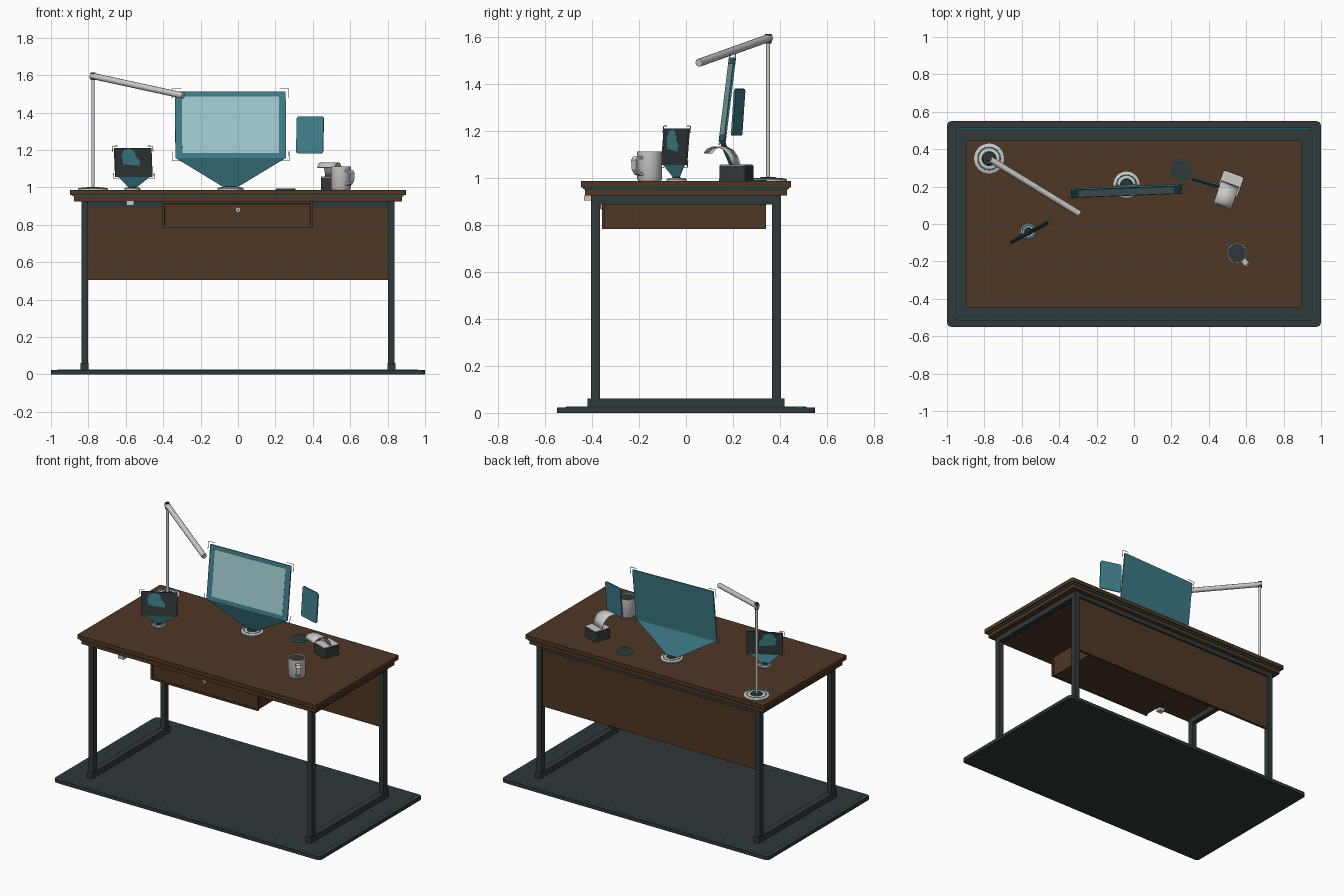
import bpy, bmesh
from math import radians, sin, cos, pi
from mathutils import Matrix, Vector

if "Cube" in bpy.data.objects:
    bpy.data.objects.remove(bpy.data.objects["Cube"])


def material(name, rgb):
    m = bpy.data.materials.new(name)
    m.use_nodes = True
    m.diffuse_color = (*rgb, 1)
    m.node_tree.nodes["Principled BSDF"].inputs["Base Color"].default_value = (*rgb, 1)
    return m


WOOD = material("dark wood", (0.08, 0.038, 0.018))
DARK = material("charcoal", (0.03, 0.04, 0.041))
TEAL = material("teal", (0.05, 0.21, 0.26))
GLOW = material("bright teal", (0.04, 0.46, 0.52))
PANE = material("pale cyan", (0.36, 0.6, 0.63))
WHITE = material("off white", (0.6, 0.59, 0.57))
UPRIGHT = Matrix.Rotation(pi / 2, 4, "X")
TOP = 0.987


def finish(name, bm, mat, matrix=Matrix(), smooth=False):
    bmesh.ops.recalc_face_normals(bm, faces=bm.faces)
    me = bpy.data.meshes.new(name)
    bm.to_mesh(me)
    bm.free()
    me.materials.append(mat)
    ob = bpy.data.objects.new(name, me)
    ob.matrix_world = matrix
    bpy.context.collection.objects.link(ob)
    if smooth:
        bpy.ops.object.select_all(action="DESELECT")
        bpy.context.view_layer.objects.active = ob
        ob.select_set(True)
        bpy.ops.object.shade_smooth_by_angle(angle=radians(35))
    return ob


def box(name, x, y, z, mat):
    """Box from three (low, high) ranges."""
    bm = bmesh.new()
    bmesh.ops.create_cube(bm, size=1)
    for v in bm.verts:
        v.co = [lo + (c + 0.5) * (hi - lo) for c, (lo, hi) in zip(v.co, (x, y, z))]
    return finish(name, bm, mat)


def rounded(w, h, r):
    """Outline of a rounded rectangle."""
    pts = []
    for i, (sx, sy) in enumerate(((1, 1), (-1, 1), (-1, -1), (1, -1))):
        for k in range(5):
            a = (i + k / 4) * pi / 2
            pts.append((sx * (w / 2 - r) + r * cos(a), sy * (h / 2 - r) + r * sin(a)))
    return pts


def plate(name, pts, depth, mat, matrix=Matrix()):
    """Outline in local XY given thickness about its plane."""
    bm = bmesh.new()
    face = bm.faces.new([bm.verts.new((x, y, -depth / 2)) for x, y in pts])
    ext = bmesh.ops.extrude_face_region(bm, geom=[face])["geom"]
    bmesh.ops.translate(bm, vec=(0, 0, depth),
                        verts=[g for g in ext if isinstance(g, bmesh.types.BMVert)])
    return finish(name, bm, mat, matrix)


def lathe(name, profile, loc, mat, steps=32):
    bm = bmesh.new()
    vs = [bm.verts.new((r, 0, z)) for r, z in profile]
    es = [bm.edges.new(p) for p in zip(vs, vs[1:])]
    bmesh.ops.spin(bm, geom=vs + es, axis=(0, 0, 1), cent=(0, 0, 0),
                   angle=2 * pi, steps=steps)
    bmesh.ops.remove_doubles(bm, verts=bm.verts, dist=1e-5)
    return finish(name, bm, mat, Matrix.Translation(loc), True)


def wire(name, paths, radius, mat, matrix=Matrix(), cyclic=False, res=1):
    cu = bpy.data.curves.new(name, "CURVE")
    cu.dimensions = "3D"
    cu.bevel_depth, cu.bevel_resolution = radius, res
    cu.use_fill_caps = True
    for path in paths:
        sp = cu.splines.new("POLY")
        sp.points.add(len(path) - 1)
        for p, co in zip(sp.points, path):
            p.co = (*co, 1)
        sp.use_cyclic_u = cyclic
    cu.materials.append(mat)
    ob = bpy.data.objects.new(name, cu)
    ob.matrix_world = matrix
    bpy.context.collection.objects.link(ob)


def ring(name, x, y, z, r, mat, radius=0.003):
    pts = [(x + r * cos(i * pi / 16), y + r * sin(i * pi / 16), z) for i in range(32)]
    wire(name, [pts], radius, mat, cyclic=True)


def pose(loc, yaw, tilt):
    return (Matrix.Translation(loc) @ Matrix.Rotation(radians(yaw), 4, "Z")
            @ Matrix.Rotation(radians(-tilt), 4, "X") @ UPRIGHT)


def round_base(name, x, y, r, h):
    lathe(name, [(0, 0), (r, 0), (r, h * 0.6), (r * 0.9, h), (0, h)], (x, y, TOP), WHITE)
    ring(name + "_ring", x, y, TOP + h, r * 0.75, GLOW)
    lathe(name + "_hub", [(0, 0), (r * 0.5, 0), (r * 0.4, 0.006), (0, 0.006)],
          (x, y, TOP + h), DARK)


def brackets(name, w, h, arm, matrix):
    paths = []
    for sx in (-1, 1):
        for sy in (-1, 1):
            x, y = sx * w / 2, sy * h / 2
            paths.append([(x - sx * arm, y, 0), (x, y, 0), (x, y - sy * arm, 0)])
    wire(name, paths, 0.002, WHITE, matrix)


def beam(name, base, half, matrix, w, h):
    """Flat fan of light from a base up to the lower edge of a panel."""
    bm = bmesh.new()
    d = matrix.to_3x3() @ Vector((1, 0, 0))
    b = Vector(base)
    pts = [b - d * half, b + d * half,
           matrix @ Vector((w / 2, -h / 2, 0)), matrix @ Vector((-w / 2, -h / 2, 0))]
    bm.faces.new([bm.verts.new(p) for p in pts])
    ob = finish(name, bm, TEAL)
    mod = ob.modifiers.new("thickness", "SOLIDIFY")
    mod.thickness, mod.offset = 0.003, 0


# Floor mat with its stitched border
plate("floor_mat", rounded(2, 1.1, 0.025), 0.024, DARK, Matrix.Translation((0, 0, 0.012)))
wire("mat_border", [[(x, y, 0.024) for x, y in rounded(1.92, 1.02, 0.02)]], 0.0025, GLOW, cyclic=True)

# Desktop in two layers with a light strip between
plate("desktop_upper", rounded(1.794, 0.894, 0.008), 0.027, WOOD, Matrix.Translation((0, 0, TOP - 0.0135)))
box("light_strip", (-0.883, 0.883), (-0.435, 0.435), (0.95, 0.961), WOOD)
wire("strip_glow", [[(x, y, 0.956) for x, y in rounded(1.768, 0.872, 0.006)]], 0.003, GLOW, cyclic=True)
plate("desktop_lower", rounded(1.755, 0.86, 0.008), 0.026, WOOD, Matrix.Translation((0, 0, 0.938)))

# Side frames
for side, sx in (("right", -1), ("left", 1)):
    x = sorted((sx * 0.803, sx * 0.838))
    box(side + "_foot", sorted((sx * 0.8, sx * 0.841)), (-0.42, 0.42), (0.022, 0.062), DARK)
    box(side + "_top_rail", x, (-0.404, 0.404), (0.888, 0.926), DARK)
    for end, sy in (("front", -1), ("back", 1)):
        box(f"{side}_{end}_leg", x, sorted((sy * 0.366, sy * 0.404)), (0.06, 0.89), DARK)
box("back_rail", (-0.803, 0.803), (0.368, 0.402), (0.893, 0.926), DARK)
box("modesty_panel", (-0.803, 0.803), (0.372, 0.39), (0.505, 0.893), WOOD)

# Drawer with framed front and lock
box("drawer_body", (-0.395, 0.39), (-0.345, 0.34), (0.783, 0.926), WOOD)
front = box("drawer_front", (-0.405, 0.4), (-0.358, -0.344), (0.782, 0.926), WOOD)
bm = bmesh.new()
bm.from_mesh(front.data)
face = [f for f in bm.faces if f.normal.y < -0.9]
bmesh.ops.inset_region(bm, faces=face, thickness=0.018, depth=0)
bmesh.ops.inset_region(bm, faces=face, thickness=0.003, depth=-0.004)
bm.to_mesh(front.data)
bm.free()
for name, r, mat, d in (("drawer_lock", 0.014, WHITE, 0.016), ("keyhole", 0.005, DARK, 0.02)):
    disc = [(r * cos(i * pi / 8), r * sin(i * pi / 8)) for i in range(16)]
    plate(name, disc, d, mat, pose((0, -0.356, 0.88), 0, 0))
box("cable_hook", (-0.595, -0.555), (-0.435, -0.4), (0.904, 0.926), WHITE)

# Main floating display
m = pose((-0.04, 0.176, 1.334), 2.2, 7)
round_base("display_base", -0.04, 0.21, 0.07, 0.012)
plate("display_panel", rounded(0.592, 0.358, 0.004), 0.008, TEAL, m)
plate("display_pane", rounded(0.518, 0.306, 0.003), 0.003, PANE, m @ Matrix.Translation((0, 0, 0.004)))
brackets("display_brackets", 0.625, 0.388, 0.05, m)
beam("display_beam", (-0.04, 0.21, 1.0), 0.035, m, 0.59, 0.356)

# Floating tablet and its flat projector disc
plate("side_tablet", rounded(0.15, 0.2, 0.014), 0.008, TEAL, pose((0.385, 0.222, 1.28), -16, 4))
lathe("projector_disc", [(0, 0), (0.053, 0), (0.053, 0.005), (0, 0.005)], (0.255, 0.29, TOP), DARK)
ring("projector_ring", 0.255, 0.29, TOP + 0.004, 0.051, GLOW)

# Floating portrait
m = pose((-0.56, -0.045, 1.133), 28, 5)
round_base("portrait_base", -0.565, -0.04, 0.043, 0.01)
plate("portrait_panel", rounded(0.224, 0.157, 0.004), 0.008, DARK, m)
bust = [(-0.05, -0.01), (0.05, -0.02), (0.052, 0.01), (0.03, 0.03), (0.02, 0.062),
        (-0.01, 0.074), (-0.045, 0.066), (-0.058, 0.035)]
plate("portrait_figure", [(x - 0.015, y) for x, y in bust], 0.011, TEAL, m)
brackets("portrait_brackets", 0.245, 0.176, 0.03, m)
beam("portrait_beam", (-0.565, -0.04, 0.997), 0.02, m, 0.19, 0.157)

# Desk lamp
round_base("lamp_base", -0.775, 0.35, 0.08, 0.01)
wire("lamp_pole", [[(-0.775, 0.35, TOP), (-0.775, 0.35, 1.595)]], 0.009, WHITE, res=3)
wire("lamp_arm", [[(-0.785, 0.356, 1.597), (-0.292, 0.055, 1.49)]], 0.017, WHITE, res=3)
lathe("lamp_joint", [(0, 0), (0.014, 0), (0.014, 0.04), (0, 0.04)], (-0.775, 0.35, 1.573), DARK, 16)

# Mug with drink and strap handle
mug = Vector((0.55, -0.155, TOP))
lathe("mug", [(0, 0), (0.048, 0), (0.053, 0.008), (0.053, 0.125), (0.047, 0.125), (0.047, 0.1), (0, 0.1)],
      mug, WHITE)
lathe("drink", [(0, 0.1), (0.047, 0.1), (0.047, 0.116), (0, 0.116)], mug, DARK)
loop = [(0.05, 0.105), (0.08, 0.105), (0.092, 0.09), (0.09, 0.05), (0.075, 0.028), (0.05, 0.022)]
inner = [(0.05, 0.034), (0.07, 0.04), (0.08, 0.055), (0.081, 0.085), (0.074, 0.094), (0.05, 0.094)]
plate("mug_handle", loop + inner, 0.03, WHITE,
      Matrix.Translation(mug) @ Matrix.Rotation(radians(-48), 4, "Z") @ UPRIGHT)

# Note dispenser with a curling sheet
at = Matrix.Translation((0.515, 0.215, TOP)) @ Matrix.Rotation(radians(-20), 4, "Z")
plate("dispenser_box", rounded(0.118, 0.118, 0.012), 0.066, DARK, at @ Matrix.Translation((0, 0, 0.033)))
plate("dispenser_pad", rounded(0.112, 0.112, 0.012), 0.006, WHITE, at @ Matrix.Translation((0, 0, 0.067)))
curl = [(0, 0.07), (0.012, 0.105), (0.032, 0.132), (0.06, 0.146), (0.09, 0.147), (0.115, 0.138), (0.13, 0.12)]
bm = bmesh.new()
rows = [[bm.verts.new((x, -u, z)) for x in (-0.05, 0.05)] for u, z in curl]
for a, b in zip(rows, rows[1:]):
    bm.faces.new((a[0], a[1], b[1], b[0]))
sheet = finish("curling_sheet", bm, WHITE, at, True)
sheet.modifiers.new("thickness", "SOLIDIFY").thickness = 0.004
